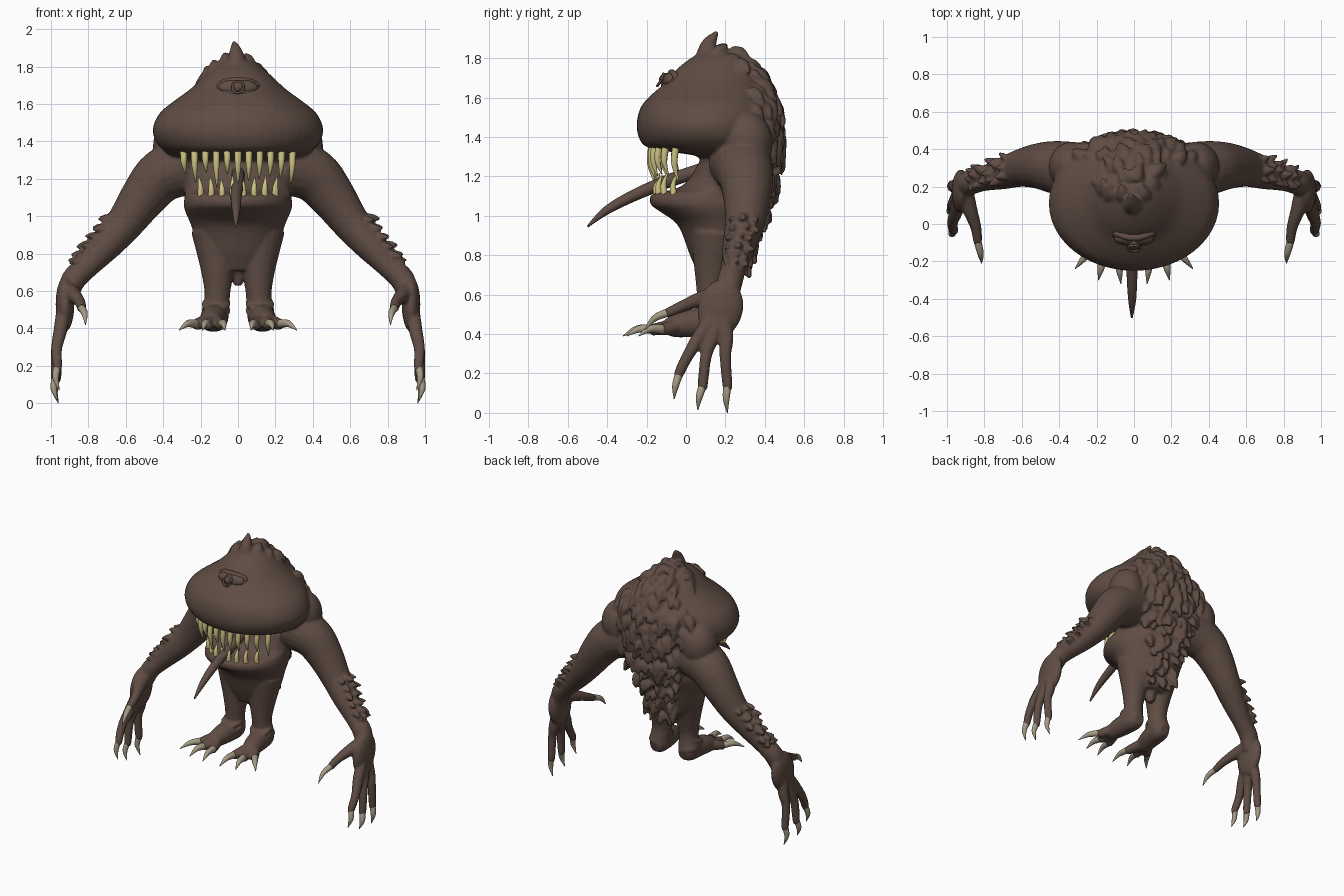
import bpy, bmesh, math, random
from mathutils import Vector, Matrix

random.seed(4)
if "Cube" in bpy.data.objects:
    bpy.data.objects.remove(bpy.data.objects["Cube"])


def material(name, rgb):
    m = bpy.data.materials.new(name)
    m.use_nodes = True
    m.diffuse_color = (*rgb, 1)
    bsdf = next(n for n in m.node_tree.nodes if n.type == 'BSDF_PRINCIPLED')
    bsdf.inputs["Base Color"].default_value = (*rgb, 1)
    bsdf.inputs["Roughness"].default_value = 0.7
    return m


HIDE = material("brown hide", (0.115, 0.073, 0.057))
TOOTH = material("yellow tooth", (0.62, 0.55, 0.23))
CLAW = material("bone claw", (0.38, 0.33, 0.24))


def resample(pts, n):
    """Smooth spline through tuples of any width."""
    out = []
    for i in range(len(pts) - 1):
        a, b, c, d = (pts[min(max(i + k, 0), len(pts) - 1)] for k in (-1, 0, 1, 2))
        for j in range(n):
            t = j / n
            out.append(tuple(0.5 * (2 * q + (r - p) * t + (2 * p - 5 * q + 4 * r - s) * t * t
                                    + (3 * q - p - 3 * r + s) * t ** 3)
                             for p, q, r, s in zip(a, b, c, d)))
    return out + [pts[-1]]


def skin(bm, rings):
    """Closed loft through rings of points."""
    rows = [[bm.verts.new(p) for p in ring] for ring in rings]
    n = len(rows[0])
    for a, b in zip(rows, rows[1:]):
        for i in range(n):
            bm.faces.new((a[i], a[(i + 1) % n], b[(i + 1) % n], b[i]))
    bm.faces.new(rows[0][::-1])
    bm.faces.new(rows[-1])


def tube(bm, pts, side=1, segs=12, steps=4):
    """Tapered limb through (x, y, z, radius) points; side=-1 mirrors it."""
    pts = resample([(p[0] * side, *p[1:]) for p in pts], steps)
    pos = [Vector(p[:3]) for p in pts]
    u, rings = Vector((0.3, 0.9, 0.2)), []
    for i, p in enumerate(pos):
        t = (pos[min(i + 1, len(pos) - 1)] - pos[max(i - 1, 0)]).normalized()
        u = (u - t * u.dot(t)).normalized()
        v, r = t.cross(u), max(pts[i][3], 0.002)
        rings.append([p + r * (u * math.cos(k * math.tau / segs) + v * math.sin(k * math.tau / segs))
                      for k in range(segs)])
    skin(bm, rings)


def ball(bm, loc, size, tilt=0):
    m = Matrix.Translation(loc) @ Matrix.Rotation(tilt, 4, 'X') @ Matrix.Diagonal((*size, 1))
    bmesh.ops.create_uvsphere(bm, u_segments=28, v_segments=16, radius=1, matrix=m)


def finish(bm, name, mat):
    bmesh.ops.recalc_face_normals(bm, faces=bm.faces)
    for f in bm.faces:
        f.smooth = True
    me = bpy.data.meshes.new(name)
    bm.to_mesh(me)
    bm.free()
    me.materials.append(mat)
    ob = bpy.data.objects.new(name, me)
    bpy.context.collection.objects.link(ob)
    return ob


# Trunk and head profile: height, front y, back y, half width
PROFILE = resample([
    (0.71, 0.06, 0.25, 0.11), (0.8, 0.02, 0.31, 0.2), (0.95, -0.04, 0.36, 0.25),
    (1.02, -0.13, 0.39, 0.28), (1.06, -0.18, 0.41, 0.29), (1.11, -0.17, 0.42, 0.285),
    (1.135, -0.06, 0.43, 0.285), (1.17, 0.0, 0.44, 0.295), (1.25, 0.055, 0.455, 0.315),
    (1.3, 0.06, 0.46, 0.335), (1.325, -0.08, 0.465, 0.36), (1.35, -0.2, 0.465, 0.395),
    (1.4, -0.24, 0.47, 0.44), (1.47, -0.25, 0.47, 0.455), (1.55, -0.23, 0.465, 0.42),
    (1.61, -0.18, 0.445, 0.35), (1.68, -0.1, 0.4, 0.255), (1.75, -0.04, 0.35, 0.18),
    (1.81, 0.04, 0.28, 0.11), (1.85, 0.12, 0.2, 0.04)], 4)


def on_trunk(row, a):
    z, f, b, w = row
    return Vector((w * math.sin(a), (f + b) / 2 + (b - f) / 2 * math.cos(a), z))


# Body: trunk, arms, hands, legs and feet fused into one skin
body, claws = bmesh.new(), bmesh.new()
skin(body, [[on_trunk(r, k * math.tau / 48) for k in range(48)] for r in PROFILE])
tube(body, [(0, 0.18, 0.85, 0.08), (0, 0.18, 0.72, 0.048), (0, 0.18, 0.63, 0.025)])

ARM = [(0.24, 0.27, 1.28, 0.16), (0.4, 0.3, 1.22, 0.145), (0.5, 0.31, 1.11, 0.125),
       (0.6, 0.3, 0.97, 0.102), (0.7, 0.27, 0.85, 0.085), (0.81, 0.24, 0.73, 0.065),
       (0.88, 0.22, 0.66, 0.066), (0.915, 0.2, 0.56, 0.055)]
# Finger: knuckle y, tip y, tip z, claw end y, claw end z, tip x
FINGERS = [(0.07, -0.035, 0.2, -0.06, 0.07, 0.965),
           (0.135, 0.085, 0.14, 0.06, 0.015, 0.975),
           (0.205, 0.21, 0.14, 0.21, 0.0, 0.97)]
# Toe: tip x, tip y, claw end x, claw end y
TOES = [(0.085, -0.18, 0.07, -0.32), (0.165, -0.18, 0.19, -0.3), (0.225, -0.13, 0.315, -0.24)]

for s in (1, -1):
    tube(body, ARM, s, 20)
    ball(body, (0.33 * s, 0.31, 1.37), (0.125, 0.13, 0.16))
    ball(body, (0.925 * s, 0.175, 0.53), (0.05, 0.115, 0.15), math.radians(-12))
    for ky, ty, tz, cy, cz, tx in FINGERS:
        my = (ky + ty) / 2 - 0.008
        tube(body, [(0.925, 0.18, 0.55, 0.04), (0.95, ky, 0.39, 0.037),
                    (0.97, my, 0.29, 0.03), (tx, ty, tz, 0.026), (tx, ty, tz - 0.03, 0.018)], s)
        tube(claws, [(tx, ty, tz, 0.021), (tx + 0.01, (ty + cy) / 2 - 0.006, (tz + cz) / 2, 0.017),
                     (tx - 0.01, cy, cz, 0.002)], s)
    tube(body, [(0.91, 0.17, 0.6, 0.055), (0.875, 0.07, 0.575, 0.04),
                (0.845, -0.02, 0.54, 0.03), (0.835, -0.1, 0.505, 0.025)], s)
    tube(claws, [(0.837, -0.09, 0.51, 0.021), (0.82, -0.16, 0.48, 0.017), (0.815, -0.21, 0.42, 0.002)], s)
    tube(body, [(0.12, 0.15, 0.92, 0.13), (0.11, 0.135, 0.74, 0.095), (0.11, 0.125, 0.6, 0.07),
                (0.115, 0.13, 0.52, 0.07), (0.125, 0.14, 0.46, 0.075)], s, 20)
    tube(body, [(0.12, 0.2, 0.44, 0.04), (0.12, 0.15, 0.45, 0.066), (0.13, 0.04, 0.455, 0.072),
                (0.145, -0.06, 0.44, 0.058), (0.15, -0.1, 0.43, 0.04)], s, 20)
    # Skin folds around the ankle
    for fz, tilt in ((0.53, 0.3), (0.495, 0.5)):
        ball(body, (0.118 * s, 0.105, fz), (0.08, 0.085, 0.02), tilt)
    for tx, ty, cx, cy in TOES:
        tube(body, [(0.14, -0.03, 0.44, 0.04), ((0.14 + tx) / 2, ty / 2, 0.435, 0.037),
                    (tx, ty, 0.42, 0.03)], s)
        tube(claws, [(tx, ty + 0.01, 0.425, 0.025), ((tx + cx) / 2, (ty + cy) / 2, 0.425, 0.018),
                     (cx, cy, 0.39, 0.002)], s)


# Shaggy scales growing out of the back, crown and forearms
def scale(p, n, flow, size):
    pts = [p - n * 0.03, p + n * 0.004 + flow * size * 0.3, p + n * 0.028 + flow * size]
    tube(body, [(*q, r * size) for q, r in zip(pts, (0.5, 0.42, 0.1))], 1, 8, 3)


z = 0.78
while z < 1.84:
    row = min(PROFILE, key=lambda r: abs(r[0] - z))
    half = math.radians(75 if z > 1.74 else 28 + 20 * min((z - 0.78) / 0.5, 1))
    count = max(3, int(2 * half * (row[3] + 0.1) / 0.08))
    for i in range(count):
        a = half * (2 * (i + random.uniform(0.1, 0.9)) / count - 1)
        p = on_trunk(row, a) + Vector((0, 0, random.uniform(-0.025, 0.025)))
        n = Vector((math.sin(a), math.cos(a), max(0, (z - 1.5) * 3))).normalized()
        flow = Vector((random.uniform(-0.35, 0.35), 0, -1)) + n * 0.15
        flow = (flow - n * flow.dot(n) * 0.8).normalized()
        scale(p, n, flow, random.uniform(0.055, 0.095))
    z += 0.055

for s in (1, -1):
    for x, y, pz, r in resample(ARM[3:6], 3)[1:]:
        for tilt in (-0.6, 0.1, 0.8):
            n = Vector((0.75 * s, tilt + random.uniform(-0.2, 0.2), 0.6)).normalized()
            p = Vector((x * s, y, pz)) + n * r * 0.92
            scale(p, n, Vector((0.5 * s, random.uniform(-0.3, 0.3), -0.5)) + n * 0.2,
                  random.uniform(0.045, 0.075))

# Crest spikes on the crown
for x, y, pz, h in ((-0.01, 0.1, 1.81, 0.125), (-0.06, 0.15, 1.8, 0.07), (0.05, 0.15, 1.8, 0.065),
                    (-0.12, 0.15, 1.76, 0.07), (0.1, 0.2, 1.76, 0.055), (-0.155, 0.18, 1.73, 0.07)):
    tube(body, [(x, y, pz - 0.04, 0.065), (x, y + 0.015, pz + h * 0.45, 0.042),
                (x - 0.012, y + 0.06, pz + h, 0.01)], 1, 10)

body_ob = finish(body, "body", HIDE)
remesh = body_ob.modifiers.new("fuse", 'REMESH')
remesh.mode = 'VOXEL'
remesh.voxel_size = 0.009
remesh.use_smooth_shade = True
relax = body_ob.modifiers.new("relax", 'SMOOTH')
relax.factor, relax.iterations = 0.5, 5
finish(claws, "claws", CLAW)

# Single eye: thick almond lids, eyeball and raised iris, tilted with the brow
eye = bmesh.new()
ball(eye, (0, -0.08, 1.69), (0.105, 0.035, 0.045), -0.5)
ball(eye, (0, -0.095, 1.69), (0.036, 0.042, 0.036))
for rx, rz, y, r in ((0.1, 0.036, -0.092, 0.018), (0.03, 0.03, -0.13, 0.007)):
    loop = []
    for k in range(25):
        x, dz = rx * math.cos(k * math.tau / 24), rz * math.sin(k * math.tau / 24)
        loop.append((x, y + 4 * x * x + dz * 0.5, 1.69 + dz, r))
    tube(eye, loop, 1, 10, 2)
finish(eye, "eye", HIDE)

# Tongue
tongue = bmesh.new()
tube(tongue, [(0, 0.1, 1.24, 0.035), (0, -0.08, 1.18, 0.034), (-0.01, -0.25, 1.11, 0.03),
              (-0.01, -0.4, 1.03, 0.022), (-0.012, -0.5, 0.945, 0.005)], 1, 14)
finish(tongue, "tongue", HIDE)

# Teeth along both jaws
teeth = bmesh.new()
for i in range(11):
    x = -0.29 + 0.058 * i
    y = 0.13 - 0.3 * math.sqrt(1 - (x / 0.36) ** 2)
    d = random.uniform(0.09, 0.18)
    tube(teeth, [(x, y, 1.37, 0.019), (x, y - 0.012, 1.33 - d * 0.4, 0.016),
                 (x * 0.97, y + 0.01, 1.33 - d, 0.003)], 1, 10)
for i in range(8):
    x = -0.2 + 0.4 * i / 7
    y = 0.125 - 0.27 * math.sqrt(1 - (x / 0.27) ** 2)
    d = random.uniform(0.07, 0.13)
    tube(teeth, [(x, y, 1.08, 0.018), (x, y - 0.01, 1.11 + d * 0.4, 0.015),
                 (x * 1.05, y + 0.01, 1.11 + d, 0.003)], 1, 10)
finish(teeth, "teeth", TOOTH)
